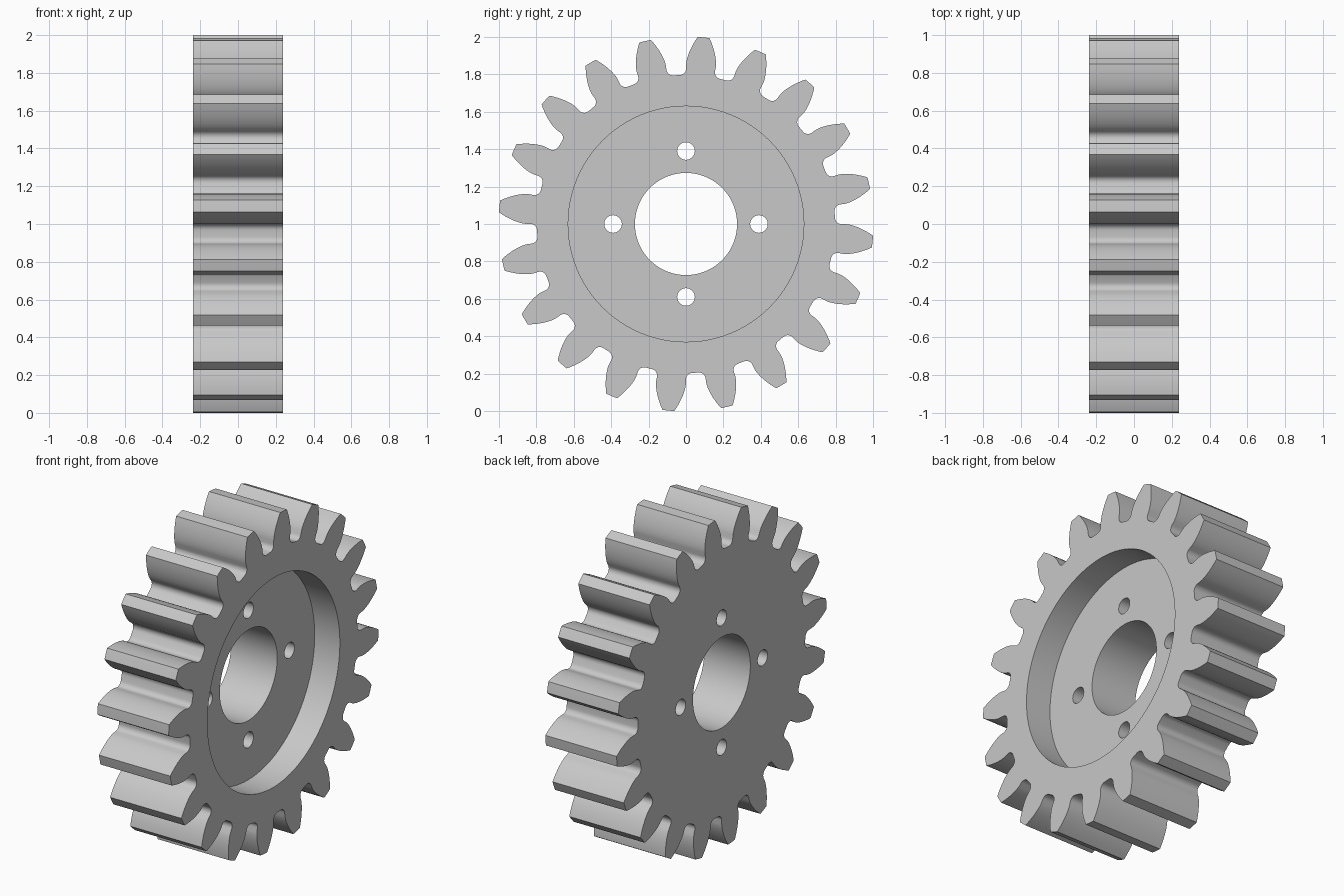
import bpy, bmesh
from math import sin, cos, tan, acos, asin, sqrt, pi, radians
from mathutils import Matrix

cube = bpy.data.objects.get("Cube")
if cube:
    bpy.data.objects.remove(cube, do_unlink=True)

# Gear dimensions
TEETH = 20
HALF_WIDTH = 0.2375
TIP_R = 1.002
MODULE = 2 * TIP_R / (TEETH + 2)
PITCH_R = MODULE * TEETH / 2
ROOT_R = PITCH_R - 1.25 * MODULE
PRESSURE = radians(20)
BASE_R = PITCH_R * cos(PRESSURE)
FILLET = 0.38 * MODULE
FIRST_TOOTH = radians(5.4)
RECESS_R, RECESS_FLOOR = 0.63, 0.07
BORE_R, BOLT_R, BOLT_CIRCLE = 0.273, 0.047, 0.39

steel = bpy.data.materials.new("light grey steel")
steel.use_nodes = True
steel.diffuse_color = (0.58, 0.58, 0.58, 1)
steel.node_tree.nodes["Principled BSDF"].inputs["Base Color"].default_value = (0.58, 0.58, 0.58, 1)


def involute(a):
    return tan(a) - a


def half_tooth():
    """(radius, angle from tooth centre) from the root up to the tip."""
    base_half = pi / (2 * TEETH) + involute(PRESSURE)
    pts = []
    # Root fillet, tangent to the root circle and a radial flank
    centre_r = ROOT_R + FILLET
    swing = asin(FILLET / centre_r)
    steps = 6
    for i in range(steps + 1):
        t = (pi / 2 + swing * -1) * i / steps
        x, y = centre_r - FILLET * cos(t), -FILLET * sin(t)
        r = sqrt(x * x + y * y)
        pts.append((r, base_half + swing + asin(y / r)))
    # Involute flank
    steps = 9
    for i in range(steps + 1):
        r = BASE_R + (TIP_R - BASE_R) * i / steps
        pts.append((r, base_half - involute(acos(min(1, BASE_R / r)))))
    return pts


def gear_outline():
    side = half_tooth()
    tooth = [(r, -a) for r, a in side] + [(TIP_R, 0)] + side[::-1]
    return [(r, a + FIRST_TOOTH + k * 2 * pi / TEETH)
            for k in range(TEETH) for r, a in tooth]


def make_object(name, bm):
    bmesh.ops.recalc_face_normals(bm, faces=bm.faces)
    mesh = bpy.data.meshes.new(name)
    bm.to_mesh(mesh)
    bm.free()
    mesh.materials.append(steel)
    obj = bpy.data.objects.new(name, mesh)
    bpy.context.collection.objects.link(obj)
    return obj


def cutter(name, radius, x0, x1, y=0, z=1, segments=96):
    bm = bmesh.new()
    place = Matrix.Translation(((x0 + x1) / 2, y, z)) @ Matrix.Rotation(pi / 2, 4, 'Y')
    bmesh.ops.create_cone(bm, cap_ends=True, segments=segments, radius1=radius,
                          radius2=radius, depth=x1 - x0, matrix=place)
    obj = make_object(name, bm)
    obj.hide_render = True
    return obj


# Toothed body, extruded along x
bm = bmesh.new()
face = bm.faces.new([bm.verts.new((-HALF_WIDTH, r * sin(a), 1 + r * cos(a)))
                     for r, a in gear_outline()])
extruded = bmesh.ops.extrude_face_region(bm, geom=[face], use_keep_orig=True)
bmesh.ops.translate(bm, vec=(2 * HALF_WIDTH, 0, 0),
                    verts=[v for v in extruded["geom"] if isinstance(v, bmesh.types.BMVert)])
gear = make_object("spur_gear", bm)

# Recess on one side, centre bore and four bolt holes
cutters = [cutter("recess_cutter", RECESS_R, RECESS_FLOOR, 0.5),
           cutter("bore_cutter", BORE_R, -0.5, 0.6)]
for k in range(4):
    a = k * pi / 2
    cutters.append(cutter("bolt_hole_cutter", BOLT_R, -0.5, 0.6, BOLT_CIRCLE * sin(a),
                          1 + BOLT_CIRCLE * cos(a), 40))

bpy.ops.object.select_all(action='DESELECT')
gear.select_set(True)
bpy.context.view_layer.objects.active = gear
for c in cutters:
    mod = gear.modifiers.new(c.name, 'BOOLEAN')
    mod.operation = 'DIFFERENCE'
    mod.solver = 'EXACT'
    mod.object = c
    bpy.ops.object.modifier_apply(modifier=mod.name)
for c in cutters:
    bpy.data.objects.remove(c, do_unlink=True)

bpy.ops.object.shade_smooth_by_angle(angle=radians(30))
